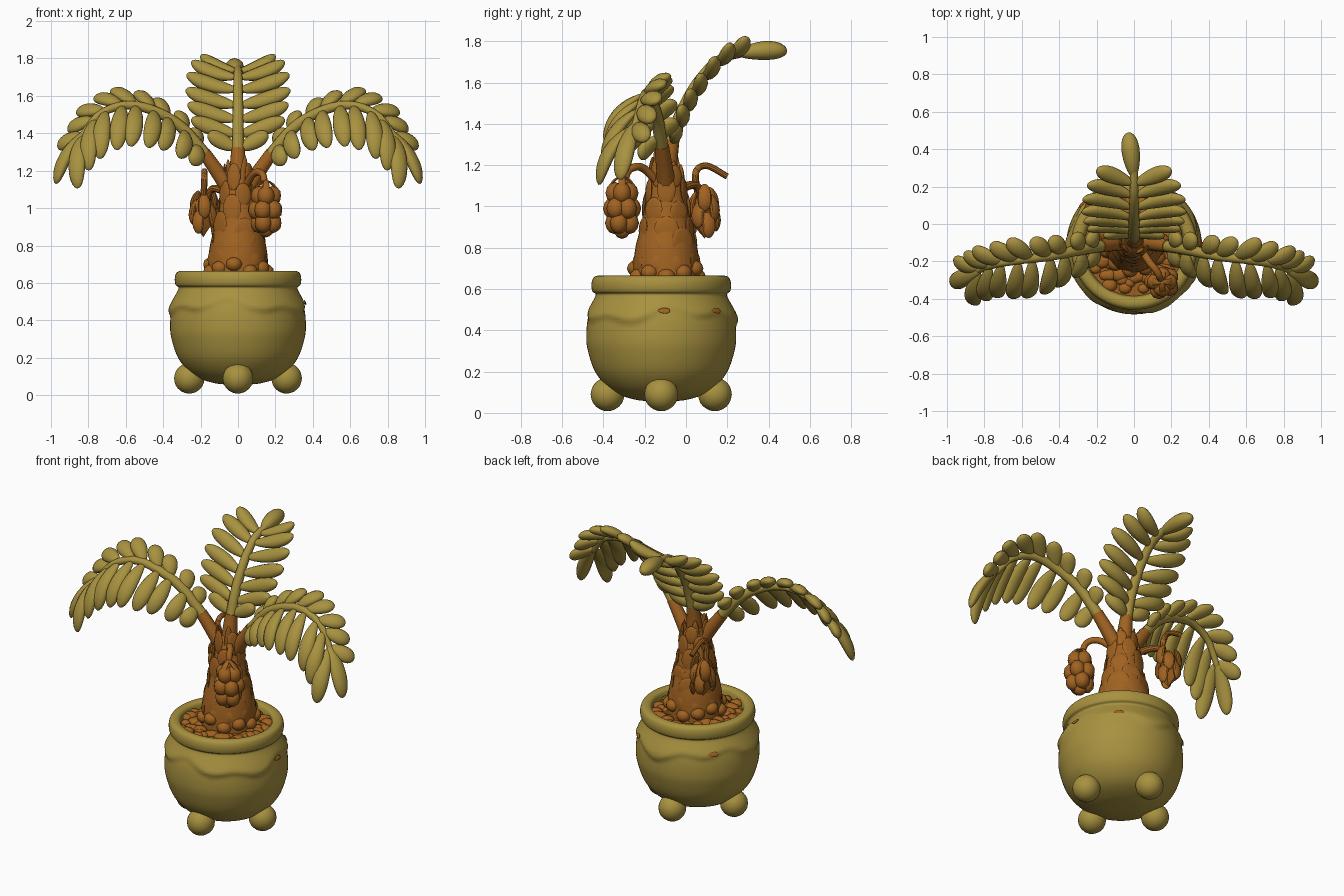
import bpy, bmesh, math, random
from mathutils import Vector, Matrix

random.seed(4)
if "Cube" in bpy.data.objects:
    bpy.data.objects.remove(bpy.data.objects["Cube"])


def material(name, rgb):
    m = bpy.data.materials.new(name)
    m.use_nodes = True
    m.diffuse_color = (*rgb, 1)
    m.node_tree.nodes["Principled BSDF"].inputs["Base Color"].default_value = (*rgb, 1)
    return m


OLIVE = material("olive green", (0.39, 0.285, 0.05))
BROWN = material("bark brown", (0.35, 0.122, 0.015))
CENTRE = Vector((0, -0.12, 0))
AXIS = Vector((0, -0.095, 0))


def finish(bm, name, mat, angle=60):
    bmesh.ops.recalc_face_normals(bm, faces=bm.faces)
    mesh = bpy.data.meshes.new(name)
    bm.to_mesh(mesh)
    bm.free()
    mesh.materials.append(mat)
    ob = bpy.data.objects.new(name, mesh)
    bpy.context.collection.objects.link(ob)
    bpy.ops.object.select_all(action='DESELECT')
    ob.select_set(True)
    bpy.context.view_layer.objects.active = ob
    bpy.ops.object.shade_smooth_by_angle(angle=math.radians(angle))


def spline(points, steps):
    """Smooth path through the points."""
    p = [Vector(q) for q in points]
    p = [2 * p[0] - p[1]] + p + [2 * p[-1] - p[-2]]
    out = []
    for a, b, c, d in zip(p, p[1:], p[2:], p[3:]):
        for i in range(steps):
            t = i / steps
            out.append(0.5 * (2 * b + (c - a) * t + (2 * a - 5 * b + 4 * c - d) * t * t
                              + (3 * b - a - 3 * c + d) * t ** 3))
    return out + [p[-2]]


def skin(bm, rings):
    """Bridge a list of closed rings and cap both ends."""
    loops = [[bm.verts.new(v) for v in ring] for ring in rings]
    n = len(loops[0])
    for a, b in zip(loops, loops[1:]):
        for i in range(n):
            bm.faces.new((a[i], a[(i + 1) % n], b[(i + 1) % n], b[i]))
    bm.faces.new(loops[0][::-1])
    bm.faces.new(loops[-1])


def lathe(bm, profile, centre, sides, shape=lambda r, z, a: r):
    rings = []
    for r, z, _ in profile:
        angles = [math.tau * i / sides for i in range(sides)]
        rings.append([centre + Vector((math.cos(a) * shape(r, z, a), math.sin(a) * shape(r, z, a), z))
                      for a in angles])
    skin(bm, rings)


def tube(bm, path, r0, r1, sides=10):
    rings = []
    for i, p in enumerate(path):
        d = (path[min(i + 1, len(path) - 1)] - path[max(i - 1, 0)]).normalized()
        side = d.cross(Vector((0.3, 0.5, 0.8))).normalized()
        up = side.cross(d)
        r = r0 + (r1 - r0) * i / (len(path) - 1)
        rings.append([p + r * (math.cos(a) * side + math.sin(a) * up)
                      for a in (math.tau * k / sides for k in range(sides))])
    skin(bm, rings)


def blade(bm, base, tip, across, width, thick, bend=0.0, point=0.0):
    """Puffy leaf from base to tip, widest beyond the middle; point sharpens the tip."""
    base, tip = Vector(base), Vector(tip)
    d = tip - base
    side = (across - across.project(d)).normalized()
    normal = d.normalized().cross(side)
    if normal.z < 0:
        normal = -normal
    rings = []
    for i in range(13):
        t = 0.5 - 0.5 * math.cos(math.pi * (0.04 + 0.95 * i / 12))
        w = math.sqrt(1 - (2 * t - 1) ** 2) * (0.72 + 0.45 * t) * (1 - point * t)
        mid = base + d * t + normal * bend * d.length * 4 * t * (1 - t)
        rings.append([mid + w * (math.cos(a) * side * width / 2 + math.sin(a) * normal * thick / 2)
                      for a in (math.tau * k / 12 for k in range(12))])
    skin(bm, rings)


def blob(bm, centre, size, detail=2):
    m = Matrix.Translation(centre) @ Matrix.Diagonal((*size, 1))
    bmesh.ops.create_icosphere(bm, subdivisions=detail, radius=1, matrix=m)


def compass(a):
    """Outward and sideways directions at an angle around the vertical."""
    return Vector((math.cos(a), math.sin(a), 0)), Vector((-math.sin(a), math.cos(a), 0))


# Pot with a rolled rim and a soft wavy glaze lip
def glaze(r, z, a):
    edge = 0.455 + 0.025 * math.sin(3 * a + 0.6) + 0.02 * math.sin(7 * a + 1)
    up = min(1, max(0, (z - edge) / 0.03))
    down = min(1, max(0, (0.56 - z) / 0.09))
    return r + 0.016 * up * down


bm = bmesh.new()
outline = [(0.03, 0.055), (0.13, 0.065), (0.235, 0.105), (0.315, 0.19), (0.355, 0.3), (0.363, 0.38),
           (0.353, 0.47), (0.325, 0.55), (0.318, 0.575), (0.334, 0.59), (0.338, 0.625), (0.328, 0.655),
           (0.302, 0.665), (0.275, 0.655), (0.265, 0.62), (0.262, 0.58)]
lathe(bm, spline([(r, z, 0) for r, z in outline], 6), CENTRE, 96, glaze)
finish(bm, "pot", OLIVE)

# Four ball feet
bm = bmesh.new()
for k in range(4):
    out, along = compass(k * math.pi / 2)
    blob(bm, CENTRE + out * 0.26 + Vector((0, 0, 0.09)), (0.082, 0.082, 0.082), 3)
finish(bm, "pot_feet", OLIVE)

# Small bare patches along the glaze lip
bm = bmesh.new()
for deg in (2, 48, 140):
    out, along = compass(math.radians(deg))
    mid = CENTRE + out * 0.359 + Vector((0, 0, 0.495))
    blade(bm, mid - along * 0.03, mid + along * 0.03, Vector((0, 0, 1)) - out * 0.4, 0.03, 0.009)
finish(bm, "glaze_patches", BROWN)

# Soil bed with flat pebbles
bm = bmesh.new()
lathe(bm, [(0.27, 0.57, 0), (0.268, 0.615, 0), (0.02, 0.635, 0)], CENTRE, 48)
for i in range(60):
    a, r = i * 2.4, 0.15 + 0.1 * random.random()
    s = random.uniform(0.03, 0.045)
    blob(bm, CENTRE + compass(a)[0] * r + Vector((0, 0, 0.622)), (s, s * 0.85, s * 0.6))
finish(bm, "soil", BROWN)

# Trunk, its overlapping bark plates and root bulges
bm = bmesh.new()
girth = [(0.165, 0.6), (0.16, 0.72), (0.148, 0.81), (0.125, 0.9), (0.104, 1.0), (0.085, 1.08),
         (0.068, 1.15), (0.03, 1.2)]
lathe(bm, spline([(r, z, 0) for r, z in girth], 4), AXIS, 32)
finish(bm, "trunk", BROWN)

bm = bmesh.new()
for row in range(6):
    z = 0.67 + row * 0.085
    r = 0.153 - 0.0145 * row
    for k in range(5):
        out, along = compass(math.tau * (k + 0.5 * (row % 2)) / 5)
        lift = random.uniform(0.1, 0.15)
        blade(bm, AXIS + out * r + Vector((0, 0, z)), AXIS + out * (r - 0.01) + Vector((0, 0, z + lift)),
              along, r * 1.25, 0.026, 0, 0.4)
for k in range(11):
    out, along = compass(math.tau * k / 11)
    blob(bm, AXIS + out * 0.148 + Vector((0, 0, 0.66 + 0.02 * (k % 3))), (0.045, 0.045, 0.04))
for k in range(4):
    out, along = compass(math.tau * k / 4 + 0.6)
    blade(bm, AXIS + out * 0.05 + Vector((0, 0, 1.04)), AXIS + out * 0.065 + Vector((0, 0, 1.22 + 0.02 * k)),
          along, 0.075, 0.035, 0, 0.5)
finish(bm, "bark_plates", BROWN)

# Side fronds: drooping front leaflets, lifted rear leaflets
rib = spline([(0.16, -0.115, 1.27), (0.3, -0.14, 1.43), (0.45, -0.17, 1.52), (0.6, -0.19, 1.55),
              (0.74, -0.215, 1.5), (0.84, -0.25, 1.38)], 8)
side_stalk = spline([(0.01, -0.09, 1.04), (0.08, -0.1, 1.15), (0.18, -0.118, 1.295)], 5)
for sx, label in ((1, "left"), (-1, "right")):
    mirror = Matrix.Diagonal((sx, 1, 1, 1))
    bm = bmesh.new()
    tube(bm, rib, 0.033, 0.018)
    for k in range(9):
        t = k / 8
        i = int(3 + t * (len(rib) - 5))
        p, d = rib[i], (rib[i + 1] - rib[i - 1]).normalized()
        up = Vector((-d.z, 0, d.x))
        size = 0.65 + 0.45 * min(1, 2 * t)
        rear = p + size * (0.13 * d + 0.06 * up + Vector((0, 0.13 - 0.05 * t, 0)))
        front = p + Vector((0.03, -0.1 - 0.11 * math.sin(math.pi * min(0.75, t)), -0.1 - 0.19 * t ** 0.7))
        blade(bm, p, rear, d, 0.098, 0.062, 0.06)
        blade(bm, p, front, d, 0.1, 0.062, 0.12)
    blade(bm, rib[-3], (0.975, -0.32, 1.13), Vector((0.3, 1, 0.2)), 0.1, 0.065, 0.08)
    bmesh.ops.transform(bm, matrix=mirror, verts=bm.verts)
    finish(bm, label + "_frond", OLIVE)
    bm = bmesh.new()
    tube(bm, side_stalk, 0.05, 0.035)
    bmesh.ops.transform(bm, matrix=mirror, verts=bm.verts)
    finish(bm, label + "_frond_stalk", BROWN)

# Upright back frond with paired leaflets
rib = spline([(0, -0.07, 1.3), (0, -0.035, 1.42), (0, 0.01, 1.52), (0, 0.08, 1.63), (0, 0.17, 1.715),
              (0, 0.29, 1.75)], 8)
bm = bmesh.new()
tube(bm, rib, 0.034, 0.022)
for k, span in enumerate([0.16, 0.25, 0.27, 0.28, 0.275, 0.25, 0.2]):
    i = 1 + int(k * 5.8)
    p, d = rib[i], (rib[i + 1] - rib[i - 1]).normalized()
    for sx in (1, -1):
        tip = p + Vector((sx * span, 0.005 + 0.012 * k, 0.085))
        blade(bm, p, tip, d, 0.092, 0.07, -0.08)
blade(bm, rib[-4], (-0.03, 0.49, 1.755), Vector((1, 0, 0)), 0.1, 0.095, 0.03)
finish(bm, "back_frond", OLIVE)
bm = bmesh.new()
tube(bm, spline([(0, -0.09, 1.06), (0, -0.085, 1.2), (0, -0.067, 1.32)], 5), 0.055, 0.036)
finish(bm, "back_frond_stalk", BROWN)

# Front fruit cluster on an arching stem
bm = bmesh.new()
core = Vector((0.15, -0.31, 0.99))
for row, (z, ring, count) in enumerate([(0.075, 0.035, 4), (0.0, 0.05, 5), (-0.07, 0.04, 4)]):
    for k in range(count):
        out, along = compass(math.tau * k / count + row * 0.6)
        blob(bm, core + out * ring + Vector((0, 0, z)), (0.047, 0.045, 0.054))
blob(bm, core - Vector((0, 0, 0.105)), (0.04, 0.04, 0.042))
tube(bm, spline([(0.03, -0.12, 1.1), (0.08, -0.2, 1.18), (0.12, -0.25, 1.19), (0.14, -0.29, 1.15), core], 5),
     0.02, 0.018)
for k in range(4):
    out, along = compass(math.tau * k / 4)
    blade(bm, core + Vector((0, 0, 0.16)), core + out * 0.065 + Vector((0, 0, 0.07)), along, 0.05, 0.02, 0.15, 0.5)
finish(bm, "front_fruit_cluster", BROWN)

# Rear withered cluster with a curling stem
bm = bmesh.new()
core = Vector((-0.185, 0.09, 0.97))
blob(bm, core, (0.062, 0.07, 0.125), 1)
for k in range(9):
    out, along = compass(k * 2.4)
    z = 0.08 - 0.016 * k
    blade(bm, core + out * 0.035 + Vector((0, 0, z + 0.06)), core + out * 0.058 + Vector((0, 0, z - 0.075)),
          along, 0.085, 0.045, 0.1, 0.3)
tube(bm, spline([(-0.03, -0.06, 1.06), (-0.1, 0.01, 1.1), (-0.15, 0.06, 1.09), core], 5), 0.022, 0.018)
tube(bm, spline([core + Vector((0, -0.03, 0.09)), (-0.18, 0.045, 1.14), (-0.18, 0.06, 1.185),
                 (-0.18, 0.11, 1.195), (-0.18, 0.2, 1.145)], 5), 0.018, 0.015)
finish(bm, "rear_fruit_cluster", BROWN, 30)
